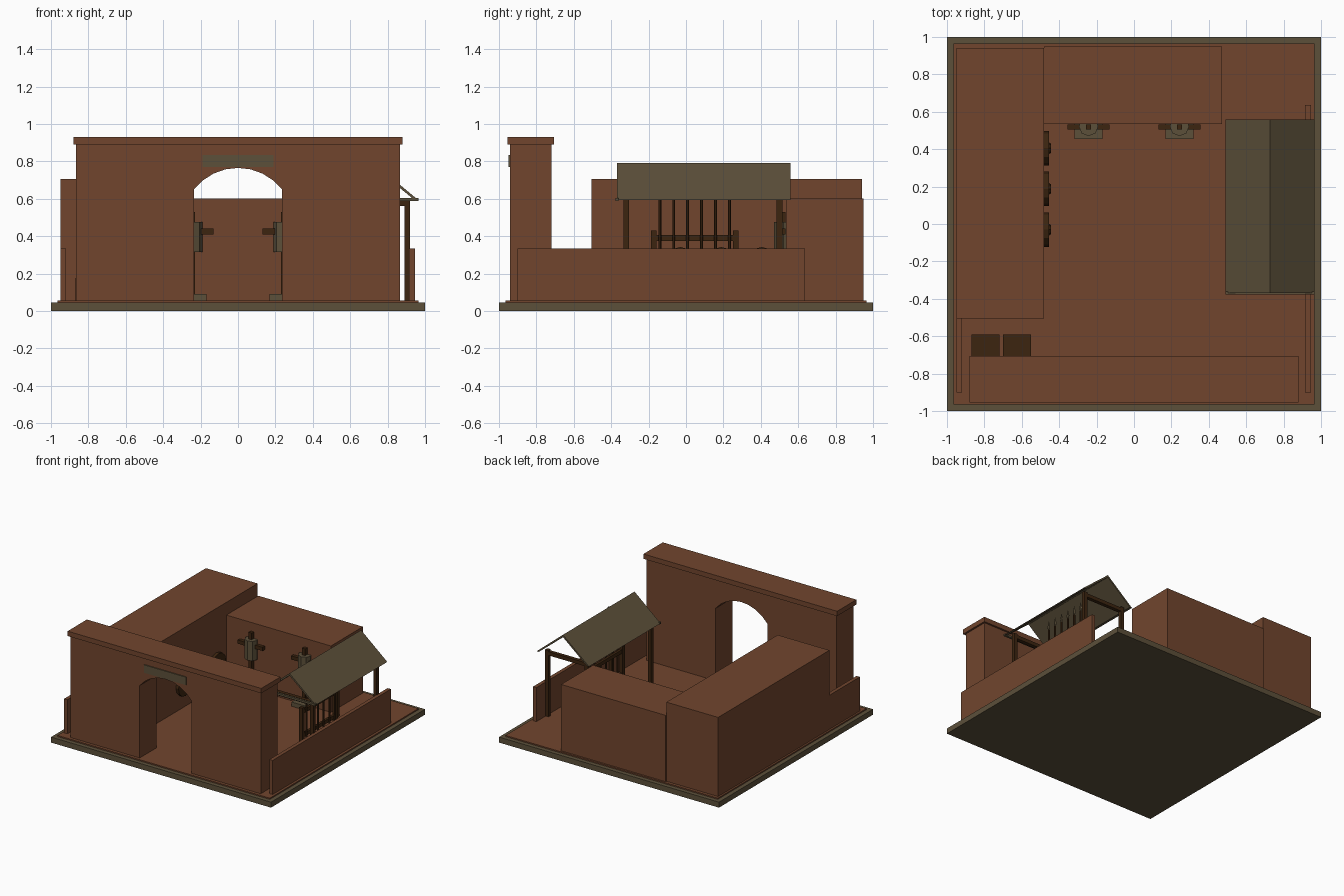
import bpy, bmesh, math
from mathutils import Matrix, Vector

if "Cube" in bpy.data.objects:
    bpy.data.objects.remove(bpy.data.objects["Cube"])

def material(name, rgb):
    m = bpy.data.materials.new(name)
    m.diffuse_color = (*rgb, 1)
    m.use_nodes = True
    m.node_tree.nodes["Principled BSDF"].inputs["Base Color"].default_value = m.diffuse_color
    return m

brick = material("red clay", (0.165, 0.060, 0.027))
stone = material("weathered stone", (0.107, 0.080, 0.042))
wood = material("dark wood", (0.045, 0.018, 0.005))

def finish(name, bm, mat):
    bmesh.ops.recalc_face_normals(bm, faces=bm.faces)
    me = bpy.data.meshes.new(name)
    bm.to_mesh(me)
    bm.free()
    me.materials.append(mat)
    ob = bpy.data.objects.new(name, me)
    bpy.context.collection.objects.link(ob)
    return ob

def box(name, mat, x0, x1, y0, y1, z0, z1):
    bm = bmesh.new()
    bmesh.ops.create_cube(bm, size=1)
    for v in bm.verts:
        v.co = ((x0 + x1) / 2 + v.co.x * (x1 - x0),
                (y0 + y1) / 2 + v.co.y * (y1 - y0),
                (z0 + z1) / 2 + v.co.z * (z1 - z0))
    return finish(name, bm, mat)

def rod(name, mat, loc, r1, r2, depth, sides, axis='Z', flat=1):
    bm = bmesh.new()
    bmesh.ops.create_cone(bm, cap_ends=True, segments=sides, radius1=r1, radius2=r2, depth=depth)
    m = Matrix.Translation(loc)
    if axis == 'X':
        m = m @ Matrix.Rotation(math.pi / 2, 4, 'Y')
    m = m @ Matrix.Diagonal((flat, 1, 1, 1))
    bmesh.ops.transform(bm, matrix=m, verts=bm.verts)
    return finish(name, bm, mat)

def prism(name, mat, profile, y0, y1):
    # x,z outline pushed along y
    bm = bmesh.new()
    f = bm.faces.new([bm.verts.new((x, y0, z)) for x, z in profile])
    ext = bmesh.ops.extrude_face_region(bm, geom=[f])
    for v in ext["geom"]:
        if isinstance(v, bmesh.types.BMVert):
            v.co.y = y1
    return finish(name, bm, mat)

# Ground
box("base_slab", stone, -1, 1, -1, 1, 0, 0.045)
box("courtyard_floor", brick, -0.965, 0.965, -0.965, 0.965, 0.04, 0.055)

# Gate wall with shallow arched opening
R, cz = 0.2976, 0.4674
a = math.asin(0.235 / R)
arch = [(R * math.sin(-a + 2 * a * i / 8), cz + R * math.cos(-a + 2 * a * i / 8)) for i in range(9)]
prism("gate_wall", brick,
      [(-0.865, 0.05), (-0.865, 0.895), (0.865, 0.895), (0.865, 0.05), (0.235, 0.05)]
      + arch[::-1] + [(-0.235, 0.05)], -0.94, -0.72)
box("gate_cap", brick, -0.88, 0.88, -0.955, -0.705, 0.89, 0.93)
box("gate_lintel", stone, -0.19, 0.19, -0.948, -0.935, 0.77, 0.835)

# Buildings and yard walls
box("left_building", brick, -0.95, -0.48, -0.505, 0.94, 0.05, 0.705)
box("back_building", brick, -0.48, 0.47, 0.535, 0.95, 0.05, 0.60)
box("right_yard_wall", brick, 0.915, 0.945, -0.9, 0.635, 0.05, 0.335)
box("left_yard_wall", brick, -0.95, -0.92, -0.9, -0.5, 0.05, 0.335)

# Crates behind the gate wall
for x in (-0.87, -0.70):
    box("crate", wood, x, x + 0.15, -0.74, -0.59, 0.055, 0.175)

# Round targets on the left building
for y in (0.405, 0.188, -0.03):
    rod("target_disc", wood, (-0.468, y, 0.25), 0.092, 0.092, 0.025, 12, 'X')
    rod("target_boss", wood, (-0.452, y, 0.25), 0.035, 0.025, 0.014, 8, 'X')

# Training dummies against the back building
for x in (-0.243, 0.243):
    box("dummy_base", stone, x - 0.075, x + 0.075, 0.455, 0.6, 0.055, 0.09)
    box("dummy_post", wood, x - 0.014, x + 0.014, 0.505, 0.533, 0.06, 0.53)
    rod("dummy_torso", stone, (x, 0.522, 0.395), 0.052, 0.052, 0.16, 8)
    box("dummy_arms", wood, x - 0.113, x + 0.113, 0.505, 0.533, 0.41, 0.44)

# Open shelter: posts, beams, gabled roof
for y in (-0.32, 0.50):
    for x in (0.545, 0.905):
        box("shelter_post", wood, x - 0.015, x + 0.015, y - 0.015, y + 0.015, 0.05, 0.60)
    box("shelter_beam", wood, 0.53, 0.92, y - 0.015, y + 0.015, 0.56, 0.59)
prism("shelter_roof", stone,
      [(0.49, 0.592), (0.727, 0.79), (0.965, 0.592), (0.945, 0.592), (0.727, 0.772), (0.51, 0.592)],
      -0.37, 0.56)
box("shelter_tie", stone, 0.49, 0.965, -0.378, -0.36, 0.587, 0.603)

# Spear rack under the shelter
for y in (-0.172, 0.265):
    box("rack_post", wood, 0.685, 0.715, y - 0.015, y + 0.015, 0.05, 0.43)
for z in (0.18, 0.375):
    box("rack_rail", wood, 0.69, 0.71, -0.185, 0.28, z, z + 0.03)
for i in range(6):
    y = -0.14 + 0.0745 * i
    rod("spear_shaft", wood, (0.72, y, 0.34), 0.008, 0.008, 0.57, 6)
    rod("spear_tip_lower", stone, (0.72, y, 0.635), 0.006, 0.016, 0.03, 6, flat=0.5)
    rod("spear_tip_upper", stone, (0.72, y, 0.675), 0.016, 0.001, 0.05, 6, flat=0.5)
